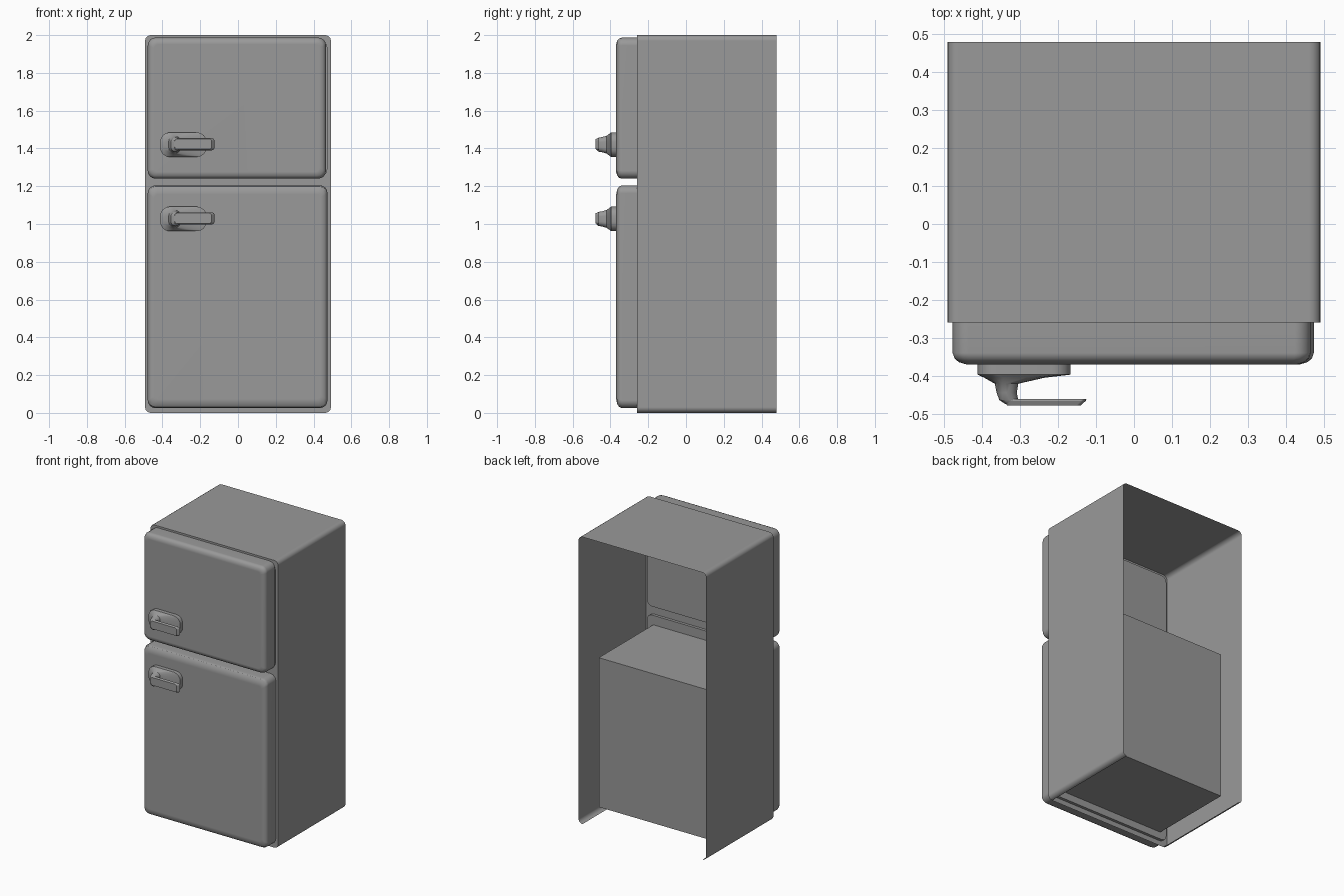
import bpy, bmesh, math

if "Cube" in bpy.data.objects:
    bpy.data.objects.remove(bpy.data.objects["Cube"])

SEG = 4
grey = bpy.data.materials.new("dark_grey")
grey.diffuse_color = (.32, .32, .32, 1)
grey.use_nodes = True
grey.node_tree.nodes["Principled BSDF"].inputs["Base Color"].default_value = grey.diffuse_color


def ring(x0, x1, z0, z1, y, r_low, r_high=None):
    """Rounded rectangle in the xz plane, with a radius for the low and high corners."""
    r_high = r_low if r_high is None else r_high
    corners = [(x1 - r_low, z0 + r_low, r_low, -90), (x1 - r_high, z1 - r_high, r_high, 0),
               (x0 + r_high, z1 - r_high, r_high, 90), (x0 + r_low, z0 + r_low, r_low, 180)]
    pts = []
    for cx, cz, r, start in corners:
        for i in range(SEG + 1):
            a = math.radians(start + 90 * i / SEG)
            pts.append((cx + r * math.cos(a), y, cz + r * math.sin(a)))
    return pts


def loft(name, rings, cap_first=True, cap_last=True, closed=True, angle=30):
    """Join successive rings with quads; cap the ends; leave the underside open if not closed."""
    bm = bmesh.new()
    loops = [[bm.verts.new(p) for p in r] for r in rings]
    n = len(loops[0])
    for a, b in zip(loops, loops[1:]):
        for i in range(n if closed else n - 1):
            j = (i + 1) % n
            bm.faces.new((a[i], a[j], b[j], b[i]))
    if cap_first:
        bm.faces.new(loops[0][::-1])
    if cap_last:
        bm.faces.new(loops[-1])
    bmesh.ops.remove_doubles(bm, verts=bm.verts, dist=1e-5)
    bmesh.ops.recalc_face_normals(bm, faces=bm.faces)
    mesh = bpy.data.meshes.new(name)
    bm.to_mesh(mesh)
    bm.free()
    mesh.materials.append(grey)
    ob = bpy.data.objects.new(name, mesh)
    bpy.context.collection.objects.link(ob)
    bpy.ops.object.select_all(action='DESELECT')
    ob.select_set(True)
    bpy.context.view_layer.objects.active = ob
    bpy.ops.object.shade_smooth_by_angle(angle=math.radians(angle))
    # Keep the large faces evenly shaded
    weighted = ob.modifiers.new("flat_panels", 'WEIGHTED_NORMAL')
    weighted.keep_sharp = True
    return ob


FRONT, BACK, STEP = -0.26, 0.48, -0.24

# Cabinet shell, open at the back and underneath
loft("cabinet_shell", [ring(-.492, .492, 0, 2, y, .03) for y in (BACK, FRONT)],
     False, False, closed=False)

# Front frame around the upper door, with a shallow recess
loft("upper_frame", [
    ring(-.492, .492, 1.22, 2, FRONT, 0, .03),
    ring(-.47, .47, 1.25, 1.975, FRONT, .04),
    ring(-.47, .47, 1.25, 1.975, STEP, .04)], False, True)

# Front frame around the lower door, stepping into the food compartment
loft("lower_frame_and_compartment", [
    ring(-.492, .492, 0, 1.22, FRONT, .03, 0),
    ring(-.47, .47, .035, 1.19, FRONT, .04),
    ring(-.47, .47, .035, 1.19, STEP, .04),
    ring(-.42, .42, .085, 1.125, STEP, 0),
    ring(-.42, .42, .085, 1.125, .36, 0)], False, True)


# Doors with rounded front edges; the bevel can be taller at top and bottom
def door(name, x0, x1, z0, z1, tall=1.0):
    profile = [(0, FRONT), (0, -.340), (.005, -.354), (.016, -.364), (.036, -.370)]
    loft(name, [ring(x0 + d, x1 - d, z0 + d * tall, z1 - d * tall, y, .042 - d * .6)
                for d, y in profile])


door("upper_door", -.478, .466, 1.24, 1.987)
door("lower_door", -.478, .474, .025, 1.205, 1.35)


# Handles: plate tapering into a stem, with a lever pointing right
def handle(prefix, z):
    loft(prefix + "_handle_base", [
        ring(-.412, -.167, z - .065, z + .065, -.36, .05),
        ring(-.412, -.167, z - .065, z + .065, -.397, .05),
        ring(-.395, -.235, z - .058, z + .058, -.405, .05),
        ring(-.367, -.305, z - .047, z + .047, -.421, .03),
        ring(-.362, -.309, z - .040, z + .040, -.445, .026),
        ring(-.355, -.305, z - .037, z + .037, -.464, .024),
        ring(-.340, -.305, z - .028, z + .030, -.474, .017)])
    loft(prefix + "_handle_lever", [
        ring(-.340, -.125, z - .028, z + .034, -.461, .012),
        ring(-.340, -.127, z - .030, z + .035, -.466, .014),
        ring(-.335, -.140, z - .024, z + .030, -.478, .012)])


handle("upper", 1.42)
handle("lower", 1.027)
